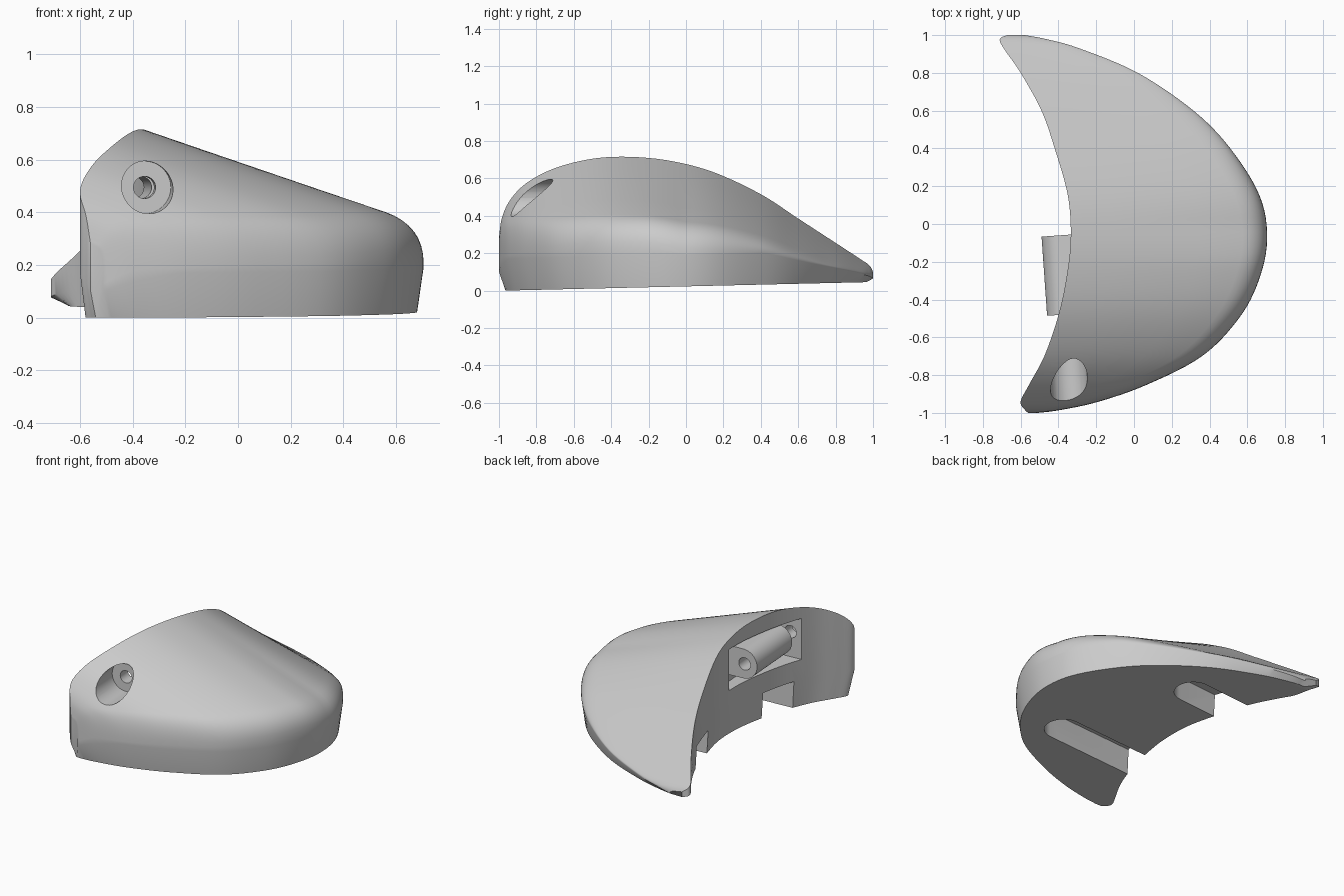
import bpy, bmesh, math
from mathutils import Matrix, Vector

cube = bpy.data.objects.get("Cube")
if cube:
    bpy.data.objects.remove(cube)

grey = bpy.data.materials.new("plain grey")
grey.use_nodes = True
colour = (0.6, 0.6, 0.6, 1)
grey.diffuse_color = colour
grey.node_tree.nodes["Principled BSDF"].inputs["Base Color"].default_value = colour


def make_object(name, bm):
    bmesh.ops.recalc_face_normals(bm, faces=bm.faces)
    mesh = bpy.data.meshes.new(name)
    bm.to_mesh(mesh)
    bm.free()
    mesh.materials.append(grey)
    obj = bpy.data.objects.new(name, mesh)
    bpy.context.collection.objects.link(obj)
    return obj


def loft(name, rings):
    """Closed solid skinned over rings of equal length."""
    bm = bmesh.new()
    rows = [[bm.verts.new(p) for p in ring] for ring in rings]
    n = len(rows[0])
    for a, b in zip(rows, rows[1:]):
        for i in range(n):
            j = (i + 1) % n
            bm.faces.new((a[i], a[j], b[j], b[i]))
    bm.faces.new(rows[0])
    bm.faces.new(rows[-1])
    return make_object(name, bm)


def prism(name, outline, low, high, matrix):
    """Outline in local x, y extruded along local z, then placed."""
    return loft(name, [[matrix @ Vector((x, y, h)) for x, y in outline] for h in (low, high)])


def stadium(x0, x1, r, steps=20):
    """Slot outline with round ends at x0 and x1."""
    pts = []
    for cx, start in ((x1, -math.pi / 2), (x0, math.pi / 2)):
        for i in range(steps + 1):
            a = start + math.pi * i / steps
            pts.append((cx + r * math.cos(a), r * math.sin(a)))
    return pts


def circle(r, steps=40):
    return [(r * math.cos(math.tau * i / steps), r * math.sin(math.tau * i / steps)) for i in range(steps)]


def cut(target, cutter):
    mod = target.modifiers.new("cut", "BOOLEAN")
    mod.operation = "DIFFERENCE"
    mod.solver = "EXACT"
    mod.object = cutter
    bpy.context.view_layer.objects.active = target
    bpy.ops.object.modifier_apply(modifier=mod.name)


# Stations along the crescent: y, inner x, outer x, ridge height
stations = [
    (-1, -.56, -.51, .28), (-.985, -.577, -.39, .385), (-.94, -.6, -.185, .485),
    (-.85, -.555, .07, .577), (-.7, -.475, .36, .655), (-.5, -.405, .555, .705),
    (-.3, -.36, .66, .715), (-.08, -.335, .705, .693), (.15, -.35, .665, .632),
    (.4, -.42, .51, .515), (.6, -.49, .315, .385), (.8, -.6, .02, .255),
    (.93, -.69, -.29, .17), (.98, -.71, -.47, .135), (1, -.67, -.58, .1),
]


def smooth_rows(rows, steps):
    """Catmull-Rom interpolation through the stations."""
    rows = [Vector(r) for r in rows]
    out = []
    for i in range(len(rows) - 1):
        a, b, c, d = (rows[max(0, min(len(rows) - 1, i + k))] for k in (-1, 0, 1, 2))
        for s in range(steps):
            t = s / steps
            out.append(b + (c - a) * t / 2 + (a * 2 - b * 5 + c * 4 - d) * t * t / 2
                       + (b * 3 - a - c * 3 + d) * t ** 3 / 2)
    return out + [rows[-1]]


def section(row):
    """Cross-section: upright inner wall, sloping top, rounded rim, leaning outer wall."""
    y, inner, outer, ridge = row
    base = .0225 * (1 + max(-1, min(1, y)))
    belt = base + min(.17, .36 * (ridge - base))
    width = outer - inner
    slope = .34 - .17 * max(0, y) + .08 * max(0, -y - .2)
    rim = max(ridge - slope * width, belt + .015)
    slope = (ridge - rim) / width
    back = min(.13, width / 2)
    start = Vector((outer - back, rim + slope * back))
    corner = Vector((outer, rim))
    end = Vector((outer, max(rim - .13, belt + .005)))
    crest = Vector((inner, ridge))
    pts = [(inner, base), (inner, belt)]
    pts += [crest.lerp(start, i / 4) for i in range(4)]
    pts += [start.lerp(corner, t).lerp(corner.lerp(end, t), t) for t in (i / 8 for i in range(9))]
    pts += [(outer, belt), (outer, base)]
    ring = []
    for x, z in pts:
        low = max(0, belt - z) / (belt - base)
        f = 1 - .035 * low
        # The tail tip is undercut on its inner side
        tuck = .4 * max(0, y - .86) * low if x == inner else 0
        ring.append((x * f + min(tuck, width / 2), y * f, z))
    return ring


body = loft("crescent_body", [section(r) for r in smooth_rows(stations, 6)])

# Slightly turned screw axis running front to back
axis = (Matrix.Translation((-.385, -.27, .495)) @ Matrix.Rotation(.07, 4, "Z")
        @ Matrix.Rotation(math.pi / 2, 4, "X") @ Matrix.Scale(-1, 4, (0, 0, 1)))

pocket = prism("pocket_cutter", [(-.3, -.17), (.14, -.17), (.14, .11), (-.3, .11)], -.34, .28, axis)
counterbore = prism("counterbore_cutter", circle(.1), -.9, -.43, axis)
bore = prism("bore_cutter", circle(.042), -.6, .3, axis)

# Round-ended slots under the body, open to the inner wall
slots = []
for name, x, y, turn, length in (("front", .26, -.39, .07, 1), ("back", -.09, .475, .09, .7)):
    place = Matrix.Translation((x, y, 0)) @ Matrix.Rotation(turn, 4, "Z")
    slots.append(prism(name + "_slot_cutter", stadium(-length, 0, .12), -.1, .19, place))

for cutter in [pocket, counterbore, bore] + slots:
    cut(body, cutter)

# Bored hinge barrel joined to the back of the pocket
barrel_outline = [(.15, -.1), (.15, .1)] + [
    (.01 + .1 * math.cos(a), .1 * math.sin(a))
    for a in (math.pi / 2 + math.pi * i / 24 for i in range(25))]
barrel = prism("hinge_barrel", barrel_outline, -.21, .21, axis)
cut(barrel, bore)

for cutter in [pocket, counterbore, bore] + slots:
    bpy.data.objects.remove(cutter)

# Smooth curved skin with crisp edges
for obj in (body, barrel):
    bpy.ops.object.select_all(action="DESELECT")
    obj.select_set(True)
    bpy.context.view_layer.objects.active = obj
    bpy.ops.object.shade_smooth_by_angle(angle=math.radians(32))
